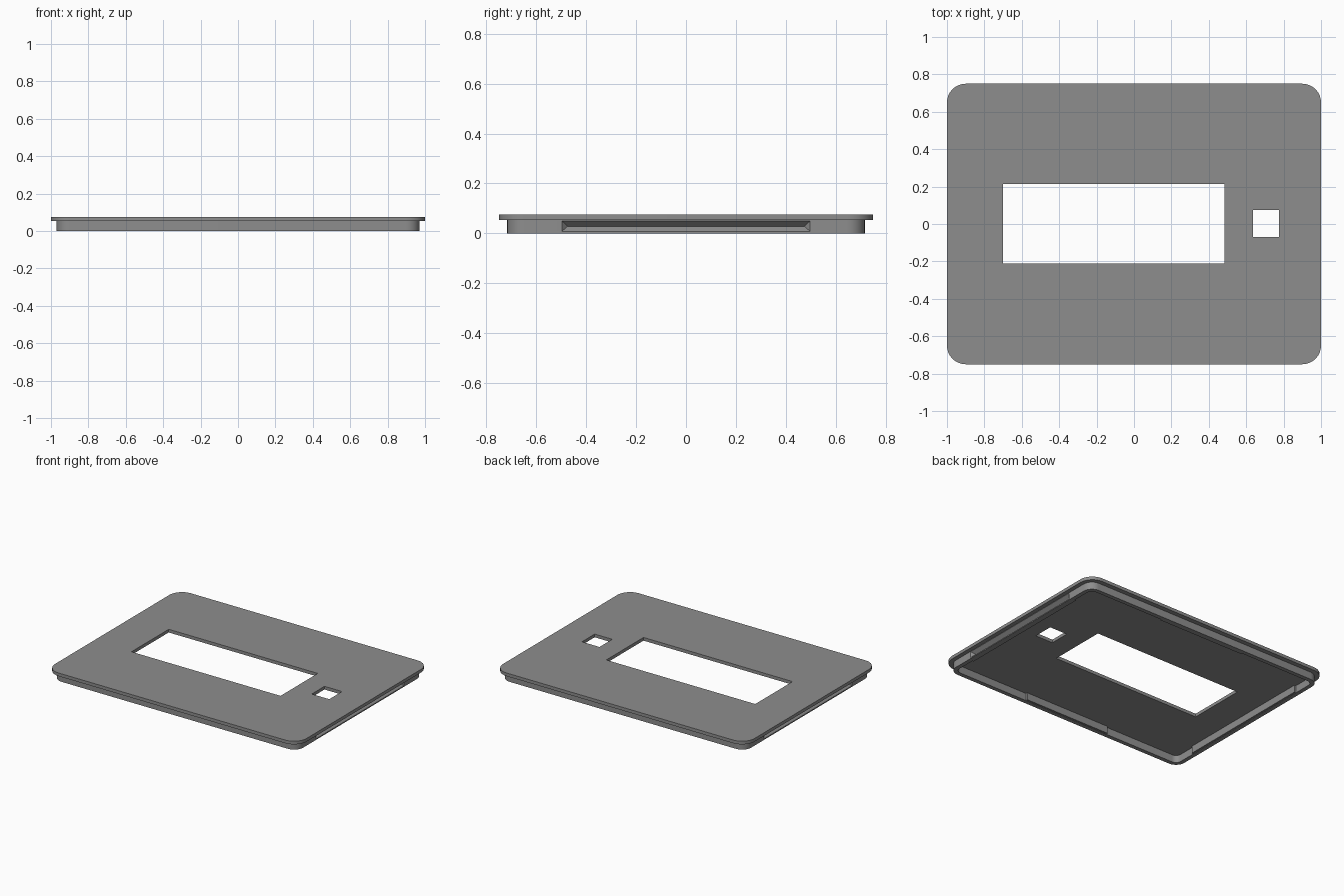
import bpy, bmesh, math

if "Cube" in bpy.data.objects:
    bpy.data.objects.remove(bpy.data.objects["Cube"])

grey = bpy.data.materials.new("mid grey")
grey.diffuse_color = (0.27, 0.27, 0.27, 1)
grey.use_nodes = True
grey.node_tree.nodes["Principled BSDF"].inputs["Base Color"].default_value = grey.diffuse_color

PLATE_Z, TOP_Z = 0.053, 0.076


def make_object(name, bm):
    bmesh.ops.recalc_face_normals(bm, faces=bm.faces)
    mesh = bpy.data.meshes.new(name)
    bm.to_mesh(mesh)
    bm.free()
    mesh.materials.append(grey)
    obj = bpy.data.objects.new(name, mesh)
    bpy.context.collection.objects.link(obj)
    return obj


def rounded_slab(name, hx, hy, r, z0, z1, steps=8):
    """Rounded rectangle extruded from z0 to z1."""
    bm = bmesh.new()
    verts = []
    for i, (sx, sy) in enumerate([(1, 1), (-1, 1), (-1, -1), (1, -1)]):
        for k in range(steps + 1):
            a = math.pi / 2 * (i + k / steps)
            verts.append(bm.verts.new((sx * (hx - r) + r * math.cos(a),
                                       sy * (hy - r) + r * math.sin(a), z0)))
    base = bm.faces.new(verts)
    ext = bmesh.ops.extrude_face_region(bm, geom=[base], use_keep_orig=True)
    top = [v for v in ext["geom"] if isinstance(v, bmesh.types.BMVert)]
    bmesh.ops.translate(bm, verts=top, vec=(0, 0, z1 - z0))
    return make_object(name, bm)


def box(name, x0, x1, y0, y1, z0, z1):
    bm = bmesh.new()
    bmesh.ops.create_cube(bm, size=1)
    for v in bm.verts:
        v.co = (x1 if v.co.x > 0 else x0, y1 if v.co.y > 0 else y0,
                z1 if v.co.z > 0 else z0)
    return make_object(name, bm)


def groove(name, side):
    """V-shaped prism with mitred ends, pointing into the lip."""
    bm = bmesh.new()
    ends = []
    for s in (-1, 1):
        ends.append([bm.verts.new(p) for p in (
            (side * 0.972, s * 0.5, 0.052),
            (side * 0.946, s * 0.475, 0.028),
            (side * 0.972, s * 0.5, 0.006))])
    bm.faces.new(ends[0])
    bm.faces.new(ends[1])
    for i in range(3):
        j = (i + 1) % 3
        bm.faces.new((ends[0][i], ends[0][j], ends[1][j], ends[1][i]))
    return make_object(name, bm)


def cut(target, cutter):
    mod = target.modifiers.new("cut", 'BOOLEAN')
    mod.operation = 'DIFFERENCE'
    mod.solver = 'EXACT'
    mod.object = cutter
    bpy.context.view_layer.objects.active = target
    bpy.ops.object.modifier_apply(modifier=mod.name)
    bpy.data.objects.remove(cutter, do_unlink=True)


def smooth(obj):
    bpy.ops.object.select_all(action='DESELECT')
    obj.select_set(True)
    bpy.context.view_layer.objects.active = obj
    bpy.ops.object.shade_smooth_by_angle(angle=math.radians(30))


# Cover plate with the long window and the small square hole
plate = rounded_slab("cover_plate", 1.0, 0.75, 0.1, PLATE_Z, TOP_Z)
cut(plate, box("window_cutter", -0.70, 0.485, -0.21, 0.213, -0.1, 0.2))
cut(plate, box("button_cutter", 0.635, 0.775, -0.07, 0.075, -0.1, 0.2))
smooth(plate)

# Hanging lip under the plate, with a snap groove on each short side
lip = rounded_slab("lip", 0.97, 0.717, 0.07, 0.0, PLATE_Z)
cut(lip, rounded_slab("lip_cutter", 0.94, 0.687, 0.04, -0.1, 0.2))
for side in (-1, 1):
    cut(lip, groove("groove_cutter", side))
smooth(lip)

# Thickened strips inside the lip
for side, label in ((-1, "left"), (1, "right")):
    xs = sorted((side * 0.928, side * 0.941))
    box(label + "_inner_rib", *xs, -0.52, 0.52, 0.002, PLATE_Z)
for side, label in ((-1, "front"), (1, "back")):
    ys = sorted((side * 0.675, side * 0.688))
    box(label + "_inner_rib", -0.34, 0.34, *ys, 0.002, PLATE_Z)
